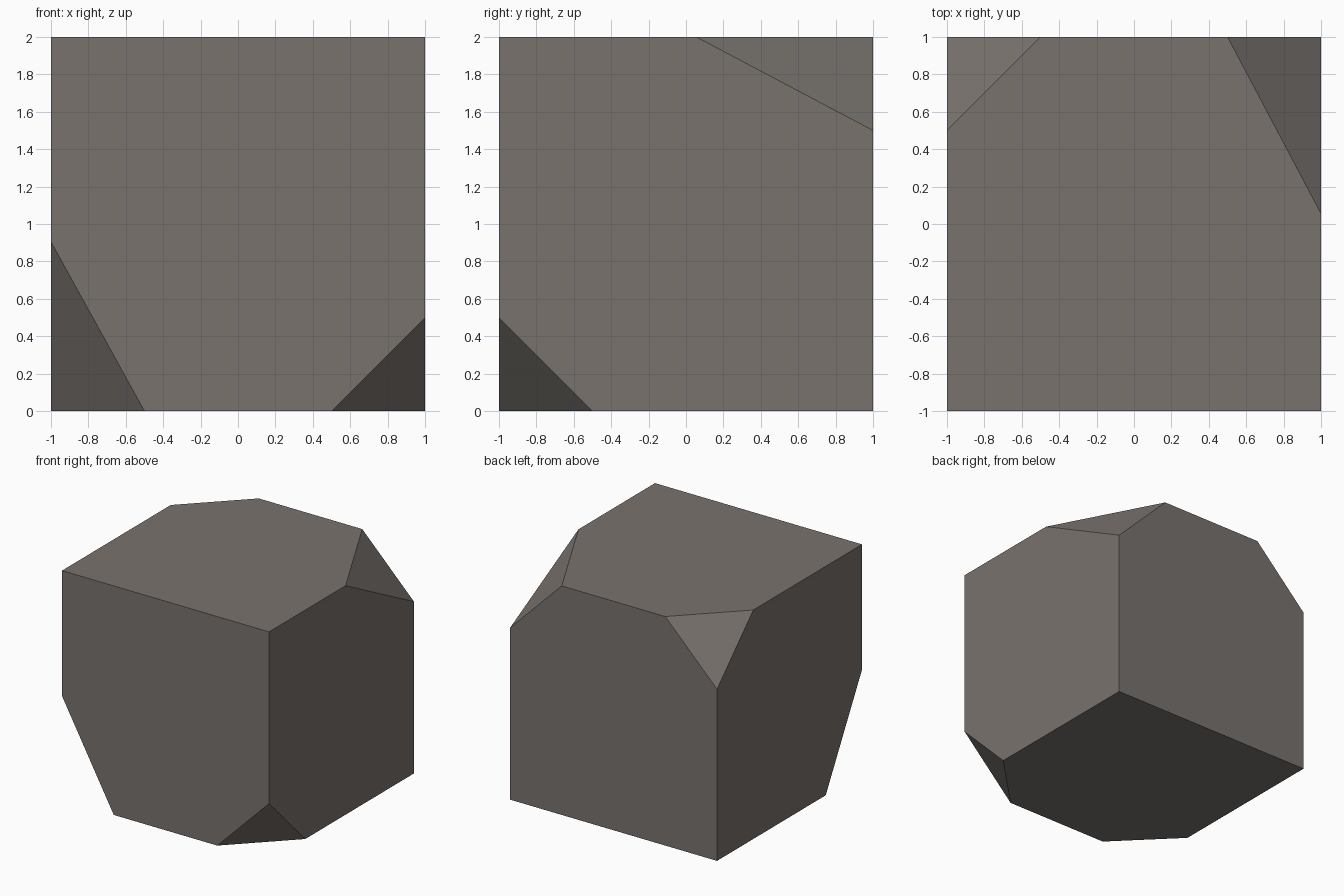
import bpy, bmesh
from mathutils import Vector

if "Cube" in bpy.data.objects:
    bpy.data.objects.remove(bpy.data.objects["Cube"])

# Single stone colour
stone = bpy.data.materials.new("warm grey")
stone.diffuse_color = (0.19, 0.17, 0.155, 1)
stone.use_nodes = True
stone.node_tree.nodes["Principled BSDF"].inputs["Base Color"].default_value = stone.diffuse_color

# Block: a cube standing on z = 0
bm = bmesh.new()
bmesh.ops.create_cube(bm, size=2)
bmesh.ops.translate(bm, vec=(0, 0, 1), verts=bm.verts)


def chop_corner(corner, lengths):
    """Slice off a corner, cutting the given length along each edge, and cap it."""
    c = Vector(corner)
    outward = Vector((c.x, c.y, c.z - 1))
    normal = Vector([o / d for o, d in zip(outward, lengths)]).normalized()
    on_plane = c - Vector((outward.x * lengths[0], 0, 0))
    geom = bm.verts[:] + bm.edges[:] + bm.faces[:]
    cut = bmesh.ops.bisect_plane(bm, geom=geom, dist=1e-5, plane_co=on_plane,
                                 plane_no=normal, clear_outer=True)
    rim = [e for e in cut["geom_cut"] if isinstance(e, bmesh.types.BMEdge)]
    bmesh.ops.contextual_create(bm, geom=rim)


# Four chopped corners, alternating around the block
chop_corner((1, -1, 0), (0.5, 0.5, 0.5))
chop_corner((-1, -1, 0), (0.5, 0.5, 0.905))
chop_corner((-1, 1, 2), (0.5, 0.5, 0.5))
chop_corner((1, 1, 2), (0.5, 0.945, 0.5))
bmesh.ops.recalc_face_normals(bm, faces=bm.faces)

mesh = bpy.data.meshes.new("chopped_block")
bm.to_mesh(mesh)
bm.free()
mesh.materials.append(stone)
block = bpy.data.objects.new("chopped_block", mesh)
bpy.context.collection.objects.link(block)
